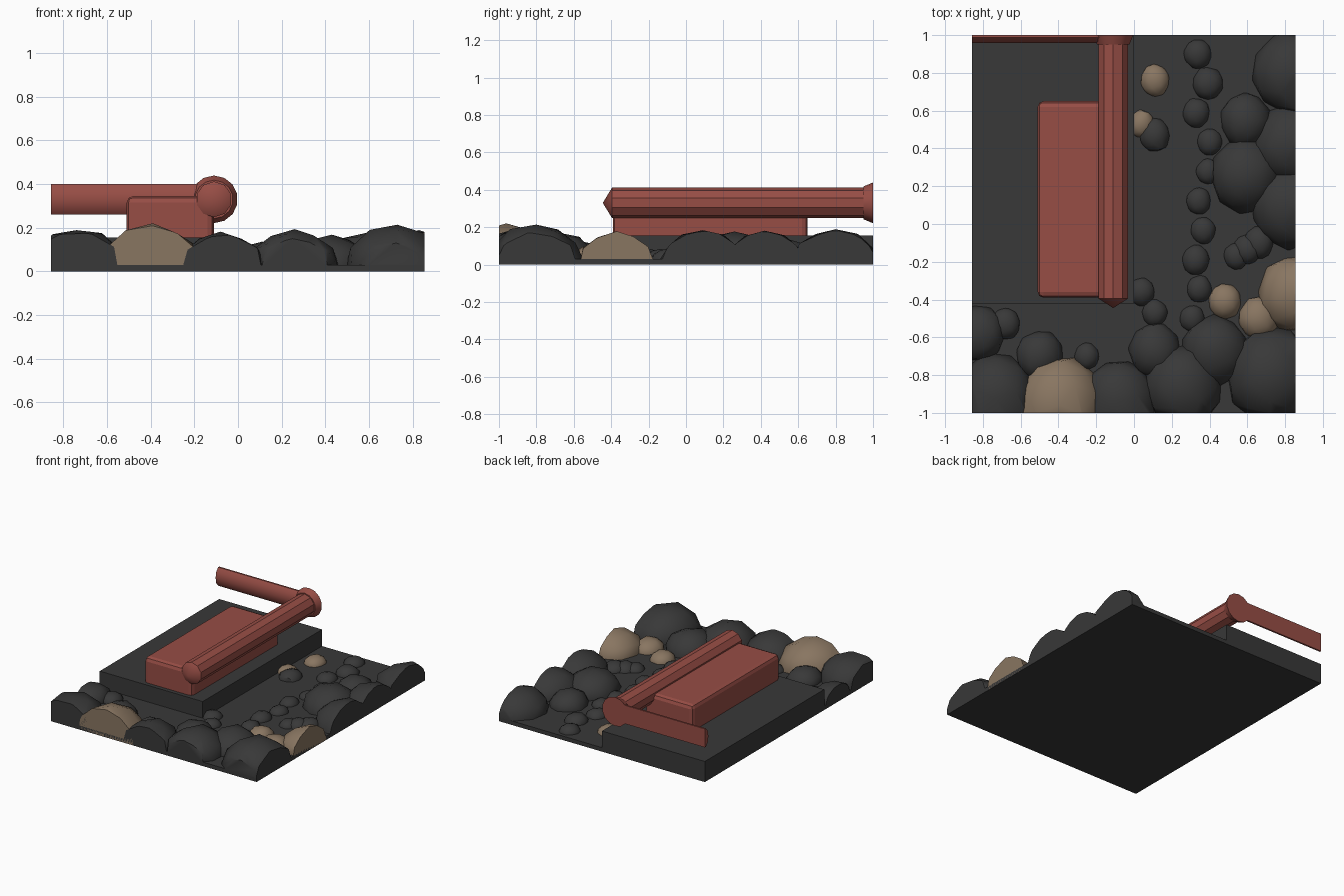
import bpy, bmesh, math, random
from mathutils import Vector, Matrix

if "Cube" in bpy.data.objects:
    bpy.data.objects.remove(bpy.data.objects["Cube"])

random.seed(4)
XL, XR = -0.857, 0.855


def material(name, rgb):
    m = bpy.data.materials.new(name)
    m.diffuse_color = (*rgb, 1)
    m.use_nodes = True
    m.node_tree.nodes["Principled BSDF"].inputs["Base Color"].default_value = m.diffuse_color
    return m


GRAY = material("dark gray stone", (0.04, 0.04, 0.04))
TAN = material("tan stone", (0.25, 0.18, 0.12))
RED = material("rust red", (0.31, 0.075, 0.06))


def finish(bm, name, mat, angle=None):
    bmesh.ops.recalc_face_normals(bm, faces=bm.faces)
    me = bpy.data.meshes.new(name)
    bm.to_mesh(me)
    bm.free()
    me.materials.append(mat)
    ob = bpy.data.objects.new(name, me)
    bpy.context.collection.objects.link(ob)
    if angle:
        bpy.ops.object.select_all(action='DESELECT')
        ob.select_set(True)
        bpy.context.view_layer.objects.active = ob
        bpy.ops.object.shade_smooth_by_angle(angle=math.radians(angle))
    return ob


def box(name, lo, hi, mat, bevel=0):
    bm = bmesh.new()
    bmesh.ops.create_cube(bm, size=1)
    for v in bm.verts:
        v.co = Vector([lo[i] + (v.co[i] + 0.5) * (hi[i] - lo[i]) for i in range(3)])
    if bevel:
        edges = [e for e in bm.edges if max(v.co.z for v in e.verts) > lo[2] + 0.01]
        bmesh.ops.bevel(bm, geom=edges, offset=bevel, segments=2, profile=0.5, affect='EDGES')
    return finish(bm, name, mat)


def cone(bm, d1, r1, d2, r2, sides, place):
    """Frustum between two distances along local z."""
    bmesh.ops.create_cone(bm, cap_ends=True, segments=sides, radius1=r1, radius2=r2, depth=d2 - d1,
                          matrix=place @ Matrix.Translation((0, 0, (d1 + d2) / 2)))


def clip(bm, co, no):
    geom = bm.verts[:] + bm.edges[:] + bm.faces[:]
    res = bmesh.ops.bisect_plane(bm, geom=geom, dist=1e-6, plane_co=co, plane_no=no, clear_outer=True)
    cut = [g for g in res['geom_cut'] if isinstance(g, bmesh.types.BMEdge)]
    if cut:
        bmesh.ops.contextual_create(bm, geom=cut)


def rock(name, x, y, r, mat, stretch=1.0):
    h = 0.02 + 0.8 * r
    bm = bmesh.new()
    bmesh.ops.create_icosphere(bm, subdivisions=2, radius=1)
    spin = Matrix.Rotation(random.uniform(0, 6.28), 3, 'Z')
    for v in bm.verts:
        c = spin @ v.co * random.uniform(0.94, 1.05)
        v.co = (x + c.x * r, y + c.y * r * stretch, 0.02 + c.z * (h - 0.02))
    # trim to the tile, leaving the bottom open over the ground
    clip(bm, (0, 0, 0), (0, 0, -1))
    for co, no in (((XR, 0, 0), (1, 0, 0)), ((XL, 0, 0), (-1, 0, 0)),
                   ((0, -1, 0), (0, -1, 0)), ((0, 1, 0), (0, 1, 0))):
        clip(bm, co, no)
    low = [f for f in bm.faces if all(v.co.z < 1e-4 for v in f.verts)]
    bmesh.ops.delete(bm, geom=low, context='FACES')
    return finish(bm, name, mat, 40)


# ground, raised platform and machine block
box("ground", (XL, -1, 0), (XR, 1, 0.03), GRAY)
box("platform", (XL, -0.42, 0), (0, 1, 0.155), GRAY)
box("block", (-0.51, -0.39, 0.15), (-0.11, 0.65, 0.345), RED, 0.03)

# long pipe with pointed end, and its collar
along_y = Matrix.Translation((-0.11, 0, 0.33)) @ Matrix.Rotation(-math.pi / 2, 4, 'X')
bm = bmesh.new()
cone(bm, -0.395, 0.082, 0.99, 0.082, 10, along_y)
finish(bm, "long_pipe", RED, 30)
bm = bmesh.new()
cone(bm, -0.445, 0.0, -0.395, 0.082, 10, along_y)
finish(bm, "pipe_tip", RED, 30)
bm = bmesh.new()
cone(bm, 0.95, 0.088, 1.0, 0.109, 14, along_y)
finish(bm, "pipe_collar", RED, 30)

# cross pipe, cut flat at the back edge
along_x = (Matrix.Translation((0, 1, 0.33)) @ Matrix.Diagonal((1, 0.58, 1, 1))
           @ Matrix.Rotation(math.pi / 2, 4, 'Y'))
bm = bmesh.new()
cone(bm, XL, 0.073, -0.12, 0.073, 10, along_x)
clip(bm, (0, 1, 0), (0, 1, 0))
finish(bm, "cross_pipe", RED, 30)

# boulders along the front and right edges: x, y, radius
boulders = [(-0.74, -0.92, 0.22), (-0.82, -0.58, 0.14), (-0.5, -0.7, 0.13), (-0.08, -0.94, 0.2),
            (0.11, -0.67, 0.14), (0.26, -0.86, 0.21), (0.43, -0.67, 0.18), (0.73, -0.8, 0.24),
            (0.82, 0.09, 0.21), (0.59, 0.26, 0.19), (0.59, 0.55, 0.14), (0.83, 0.42, 0.2),
            (0.83, 0.8, 0.21)]
for i, (x, y, r) in enumerate(boulders):
    rock(f"boulder_{i + 1}", x, y, r, GRAY, 1.08)

# tan rocks
tan_rocks = [(-0.39, -0.96, 0.24), (0.85, -0.37, 0.19), (0.66, -0.5, 0.11),
             (0.48, -0.41, 0.09), (0.11, 0.76, 0.08), (0.04, 0.53, 0.07)]
for i, (x, y, r) in enumerate(tan_rocks):
    rock(f"tan_rock_{i + 1}", x, y, r, TAN, 1.1)

# pebbles scattered in rows at the foot of the boulders: start, end, count
rows = [((0.33, -0.5), (0.38, 0.9), 10), ((0.54, -0.17), (0.66, -0.1), 3),
        ((-0.68, -0.53), (-0.25, -0.7), 2), ((0.04, -0.36), (0.11, -0.47), 2),
        ((0.11, 0.47), (0.11, 0.47), 1)]
for k, (a, b, n) in enumerate(rows):
    for i in range(n):
        p = Vector(a).lerp(Vector(b), i / max(n - 1, 1))
        x = p.x + (random.uniform(-0.05, 0.05) if n > 3 else 0)
        rock(f"pebble_{k + 1}_{i + 1}", x, p.y, random.uniform(0.065, 0.085), GRAY, 1.1)
